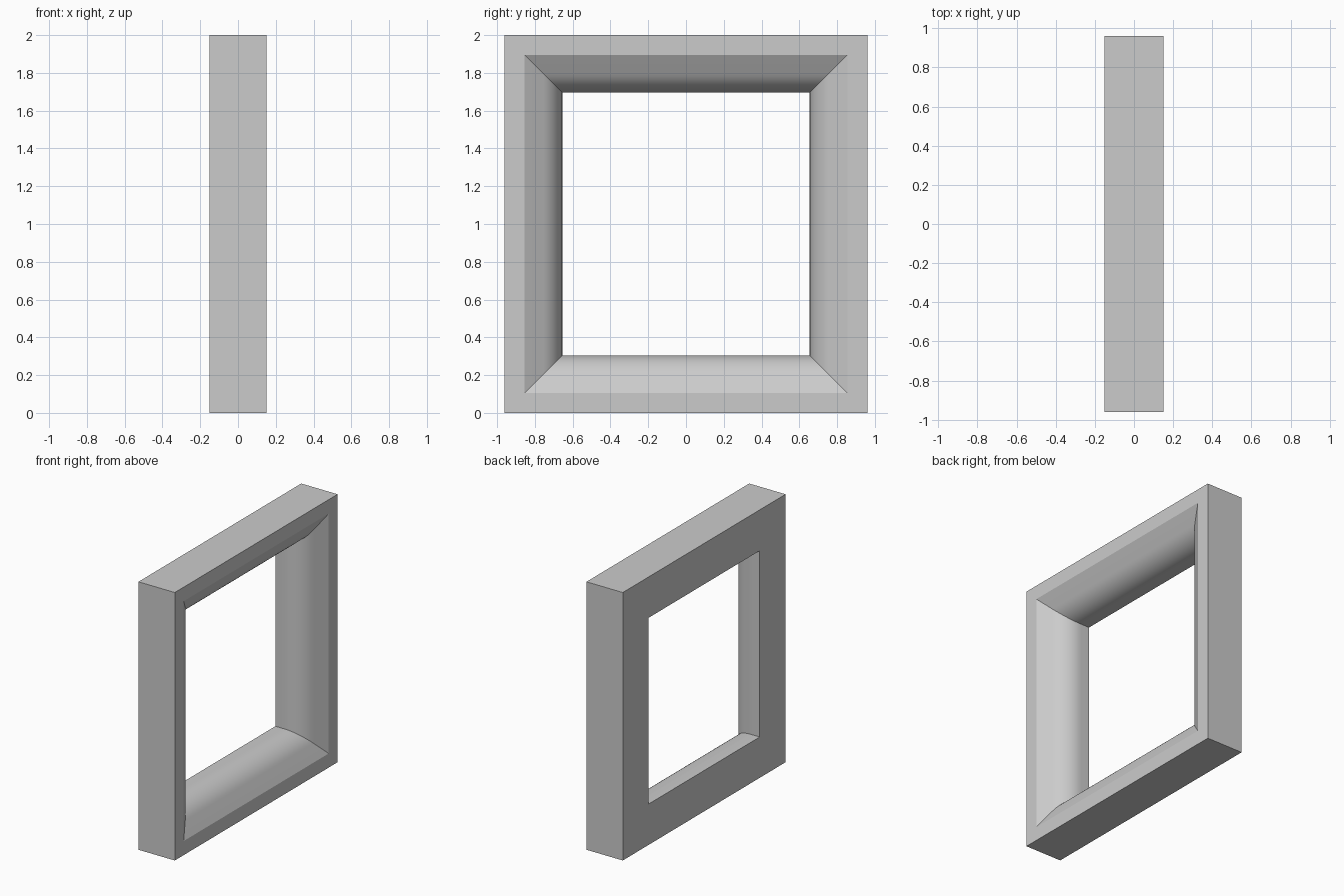
import bpy, bmesh, math

if "Cube" in bpy.data.objects:
    bpy.data.objects.remove(bpy.data.objects["Cube"])

# Cross-section of one frame side: (x, inset from the outer edge)
HALF_Y, HEIGHT, HALF_X = 0.96, 2.0, 0.15
RIM, INNER, RADIUS = 0.105, 0.305, 0.2
arc_end_x = -0.08
profile = [(-HALF_X, 0.0), (HALF_X, 0.0), (HALF_X, RIM)]
steps = 12
for i in range(steps + 1):  # sloped flat runs into a rounded reveal
    a = math.radians(60 * (1 - i / steps))
    profile.append((arc_end_x + RADIUS * math.sin(a),
                    INNER - RADIUS * (1 - math.cos(a))))
profile.append((-HALF_X, INNER))

# Sweep the section round four mitred corners
bm = bmesh.new()
rings = []
for sy, sz in ((-1, -1), (1, -1), (1, 1), (-1, 1)):
    rings.append([bm.verts.new((x, sy * (HALF_Y - t),
                                HEIGHT / 2 + sz * (HEIGHT / 2 - t)))
                  for x, t in profile])
n = len(profile)
for k in range(4):
    a, b = rings[k], rings[(k + 1) % 4]
    for i in range(n):
        j = (i + 1) % n
        bm.faces.new((a[i], a[j], b[j], b[i]))
bmesh.ops.recalc_face_normals(bm, faces=bm.faces)

mesh = bpy.data.meshes.new("window_frame")
bm.to_mesh(mesh)
bm.free()
frame = bpy.data.objects.new("window_frame", mesh)
bpy.context.collection.objects.link(frame)

# Smooth reveal, crisp mitres and outer edges
bpy.context.view_layer.objects.active = frame
frame.select_set(True)
bpy.ops.object.shade_smooth_by_angle(angle=math.radians(25))
